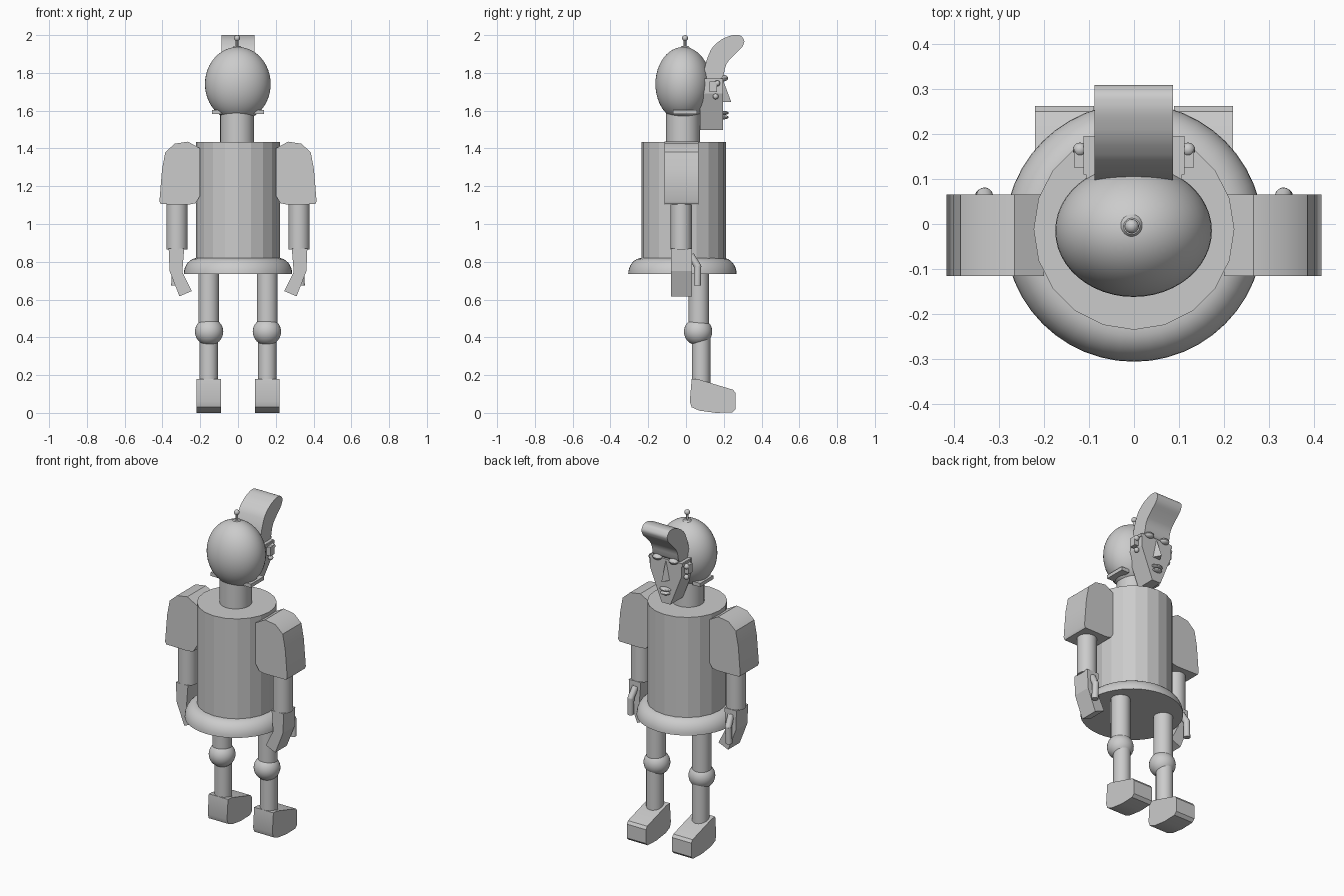
import bpy, bmesh, math
from mathutils import Vector, Matrix

cube = bpy.data.objects.get("Cube")
if cube:
    bpy.data.objects.remove(cube, do_unlink=True)

grey = bpy.data.materials.new("plain_grey")
grey.use_nodes = True
COLOUR = (0.6, 0.6, 0.6, 1)
grey.diffuse_color = COLOUR
grey.node_tree.nodes["Principled BSDF"].inputs["Base Color"].default_value = COLOUR


def finish(name, bm, smooth=30):
    """Turn a bmesh into a shaded grey object."""
    bmesh.ops.recalc_face_normals(bm, faces=bm.faces)
    mesh = bpy.data.meshes.new(name)
    bm.to_mesh(mesh)
    bm.free()
    obj = bpy.data.objects.new(name, mesh)
    bpy.context.collection.objects.link(obj)
    mesh.materials.append(grey)
    if smooth:
        bpy.ops.object.select_all(action='DESELECT')
        obj.select_set(True)
        bpy.context.view_layer.objects.active = obj
        bpy.ops.object.shade_smooth_by_angle(angle=math.radians(smooth))
    return obj


def rod(name, a, b, r1, r2=None, sides=32, smooth=30):
    """Cylinder or cone from point a to point b."""
    a, b = Vector(a), Vector(b)
    turn = (b - a).to_track_quat('Z', 'Y').to_matrix().to_4x4()
    bm = bmesh.new()
    bmesh.ops.create_cone(bm, cap_ends=True, segments=sides, radius1=r1,
                          radius2=r1 if r2 is None else r2, depth=(b - a).length,
                          matrix=Matrix.Translation((a + b) / 2) @ turn)
    return finish(name, bm, smooth)


def ball(name, centre, radii, sides=32):
    bm = bmesh.new()
    bmesh.ops.create_uvsphere(bm, u_segments=sides, v_segments=sides // 2, radius=1,
                              matrix=Matrix.Translation(centre) @ Matrix.Diagonal((*radii, 1)))
    return finish(name, bm)


def slab(name, outline, lo, hi, axis, smooth=35):
    """Extrude an outline: axis 'x' takes (y, z) points, axis 'y' takes (x, z) points."""
    bm = bmesh.new()
    place = (lambda p: (lo, *p)) if axis == 'x' else (lambda p: (p[0], lo, p[1]))
    face = bm.faces.new([bm.verts.new(place(p)) for p in outline])
    new = bmesh.ops.extrude_face_region(bm, geom=[face])["geom"]
    shift = (hi - lo, 0, 0) if axis == 'x' else (0, hi - lo, 0)
    bmesh.ops.translate(bm, vec=shift, verts=[v for v in new if isinstance(v, bmesh.types.BMVert)])
    return finish(name, bm, smooth)


def box(name, lo, hi):
    return slab(name, [(lo[1], lo[2]), (hi[1], lo[2]), (hi[1], hi[2]), (lo[1], hi[2])],
                lo[0], hi[0], 'x', 0)


def rounded(points, steps=3):
    """Smooth a closed outline by cutting its corners."""
    for _ in range(steps):
        cut = []
        for p, q in zip(points, points[1:] + points[:1]):
            p, q = Vector(p), Vector(q)
            cut += [tuple(p.lerp(q, 0.2)), tuple(p.lerp(q, 0.8))]
        points = cut
    return points


# Torso and flared skirt
rod("torso", (0, -0.012, 0.78), (0, -0.012, 1.435), 0.223, sides=20, smooth=0)
bm = bmesh.new()
rings = [(0.287, 0.735)]
for i in range(1, 9):
    t = i / 8 * math.pi / 2
    rings.append((0.215 + 0.072 * math.cos(t), 0.735 + 0.085 * math.sin(t)))
rings = [(0, 0.735)] + rings + [(0, 0.82)]
verts = [bm.verts.new((r, 0, z)) for r, z in rings]
edges = [bm.edges.new(pair) for pair in zip(verts, verts[1:])]
bmesh.ops.spin(bm, geom=verts + edges, cent=(0, 0, 0), axis=(0, 0, 1),
               angle=math.tau, steps=48, use_duplicate=False)
bmesh.ops.remove_doubles(bm, verts=bm.verts, dist=0.0005)
bmesh.ops.translate(bm, vec=(0, -0.019, 0), verts=bm.verts)
finish("skirt", bm)

# Neck, head and antenna
rod("neck", (-0.004, -0.016, 1.42), (-0.004, -0.016, 1.6), 0.09)
ball("head", (-0.001, -0.015, 1.741), (0.174, 0.147, 0.196), 48)
rod("antenna_base", (-0.005, -0.005, 1.93), (-0.005, -0.005, 1.942), 0.027, 0.018)
rod("antenna_stem", (-0.005, -0.005, 1.935), (-0.005, -0.005, 1.985), 0.007, sides=12)
ball("antenna_tip", (-0.005, -0.005, 1.984), (0.016, 0.016, 0.016), 16)

# Face mask with swept-up hair
slab("face", [(-0.107, 1.77), (-0.107, 1.69), (-0.03, 1.497), (0.03, 1.497),
              (0.107, 1.69), (0.107, 1.77)], 0.074, 0.195, 'y', 0)
hair = [(0.095, 1.765), (0.095, 1.81), (0.11, 1.873), (0.138, 1.937), (0.19, 1.98),
        (0.25, 2.002), (0.29, 2.0), (0.312, 1.97), (0.298, 1.935), (0.26, 1.9),
        (0.21, 1.847), (0.195, 1.765)]
slab("hair", rounded(hair, 2), -0.088, 0.087, 'x')

# Nose and lips
bm = bmesh.new()
nose = [bm.verts.new(p) for p in [(0, 0.195, 1.765), (-0.025, 0.195, 1.645),
                                  (0.025, 0.195, 1.645), (0, 0.24, 1.645)]]
bmesh.ops.convex_hull(bm, input=nose)
finish("nose", bm, 0)
ball("upper_lip", (0, 0.2, 1.588), (0.036, 0.026, 0.011), 16)
ball("lower_lip", (0, 0.2, 1.565), (0.03, 0.026, 0.011), 16)

# Outlines for the paired parts, on the +x side
shoulder = [(0.2, 1.15), (0.2, 1.40), (0.265, 1.436), (0.335, 1.425), (0.385, 1.38),
            (0.402, 1.29), (0.416, 1.12), (0.408, 1.105), (0.26, 1.103), (0.225, 1.11)]
palm = [(0.285, 0.87), (0.367, 0.87), (0.362, 0.75), (0.31, 0.617), (0.245, 0.645), (0.295, 0.745)]
foot = [(0.03, 0.18), (0.065, 0.178), (0.25, 0.122), (0.262, 0.105), (0.262, 0.02),
        (0.245, 0.003), (0.16, 0.0), (0.07, 0.012), (0.03, 0.03), (0.02, 0.06)]

for side, s in (("left", 1), ("right", -1)):
    def mirror(outline):
        return [(s * x, z) for x, z in outline]

    # Eyes, ears, earrings and jaw hinges
    ball(side + "_eye", (s * 0.055, 0.198, 1.772), (0.03, 0.025, 0.017), 16)
    box(side + "_brow", (s * 0.09, 0.11, 1.75), (s * 0.112, 0.195, 1.768))
    box(side + "_ear", (s * 0.1, 0.125, 1.7), (s * 0.133, 0.165, 1.755))
    ball(side + "_ear_top", (s * 0.12, 0.165, 1.745), (0.016, 0.016, 0.016), 16)
    ball(side + "_earring", (s * 0.113, 0.157, 1.675), (0.015, 0.015, 0.015), 16)
    box(side + "_jaw_hinge", (s * 0.085, -0.07, 1.582), (s * 0.137, 0.058, 1.604))

    # Arms
    slab(side + "_shoulder", mirror(shoulder), -0.115, 0.066, 'y')
    rod(side + "_arm", (s * 0.323, -0.025, 0.865), (s * 0.323, -0.025, 1.15), 0.056)
    slab(side + "_hand", mirror(palm), -0.08, 0.033, 'y', 0)
    rod(side + "_thumb_base", (s * 0.325, 0.025, 0.835), (s * 0.332, 0.062, 0.775), 0.019, sides=16)
    ball(side + "_thumb_knuckle", (s * 0.332, 0.062, 0.775), (0.019, 0.019, 0.019), 16)
    rod(side + "_thumb_tip", (s * 0.332, 0.062, 0.775), (s * 0.335, 0.06, 0.675), 0.019, sides=16)

    # Legs
    rod(side + "_thigh", (s * 0.155, 0.068, 0.43), (s * 0.155, 0.068, 0.745), 0.055)
    ball(side + "_knee", (s * 0.153, 0.064, 0.43), (0.075, 0.075, 0.073))
    rod(side + "_shin", (s * 0.155, 0.08, 0.1), (s * 0.155, 0.08, 0.43), 0.049)
    slab(side + "_foot", foot, s * 0.089, s * 0.22, 'x')
